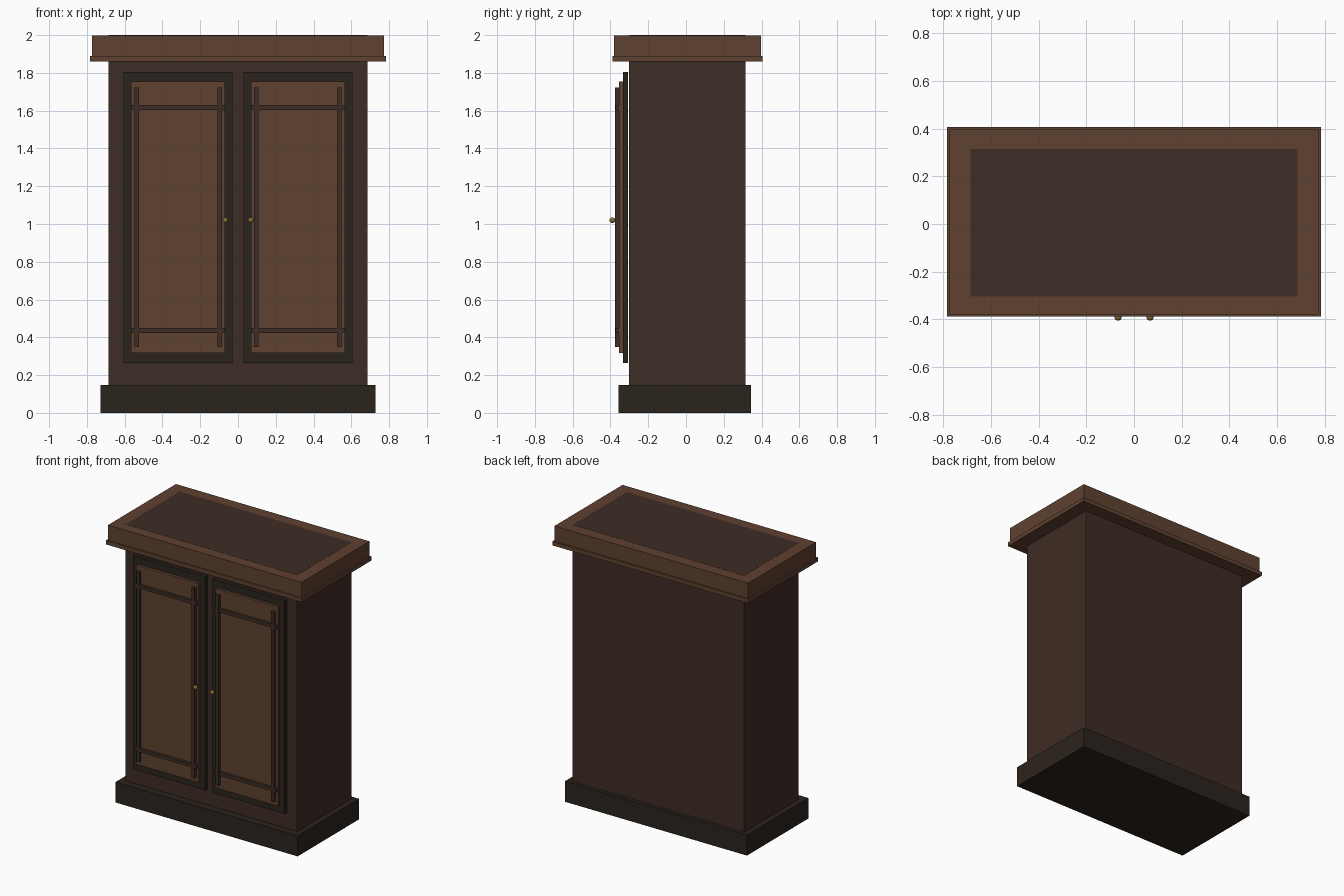
import bpy

if "Cube" in bpy.data.objects:
    bpy.data.objects.remove(bpy.data.objects["Cube"])


def material(name, rgb):
    m = bpy.data.materials.new(name)
    m.diffuse_color = (*rgb, 1)
    m.use_nodes = True
    m.node_tree.nodes["Principled BSDF"].inputs["Base Color"].default_value = m.diffuse_color
    return m


wood = material("walnut", (0.114, 0.054, 0.030))
dark = material("dark_walnut", (0.048, 0.025, 0.018))
black = material("ebony", (0.024, 0.017, 0.012))
brass = material("brass", (0.22, 0.16, 0.035))


def box(name, x, y, z, mat):
    """Box from (min, max) ranges on each axis."""
    lo, hi = zip(x, y, z)
    bpy.ops.mesh.primitive_cube_add(size=1, location=[(a + b) / 2 for a, b in zip(lo, hi)])
    o = bpy.context.object
    o.name = name
    o.scale = [b - a for a, b in zip(lo, hi)]
    bpy.ops.object.transform_apply(location=False, rotation=False, scale=True)
    o.data.materials.append(mat)
    return o


# Carcass: its top shows as an inset in the crown
box("body", (-0.685, 0.685), (-0.303, 0.315), (0.001, 2.0), dark)
box("plinth", (-0.727, 0.727), (-0.358, 0.343), (0, 0.148), black)
box("crown_lip", (-0.783, 0.783), (-0.388, 0.406), (1.86, 1.889), wood)
box("crown", (-0.773, 0.773), (-0.38, 0.396), (1.889, 1.999), wood)

# Doors, mirrored left and right
for side, s in (("left", -1), ("right", 1)):
    def span(a, b):
        return (a, b) if s > 0 else (-b, -a)

    box(side + "_door_frame", span(0.03, 0.606), (-0.333, -0.307), (0.265, 1.806), black)
    box(side + "_door_panel", span(0.069, 0.566), (-0.354, -0.325), (0.318, 1.755), wood)
    # Applied trim strips
    for label, a, b in (("inner", 0.085, 0.109), ("outer", 0.525, 0.549)):
        box(f"{side}_{label}_stile", span(a, b), (-0.376, -0.35), (0.35, 1.723), dark)
    for label, a, b in (("lower", 0.424, 0.449), ("upper", 1.604, 1.629)):
        box(f"{side}_{label}_rail", span(0.069, 0.566), (-0.373, -0.35), (a, b), dark)
    # Knob
    bpy.ops.mesh.primitive_uv_sphere_add(segments=16, ring_count=10, radius=0.015,
                                         location=(s * 0.067, -0.39, 1.02))
    knob = bpy.context.object
    knob.name = side + "_knob"
    knob.data.materials.append(brass)
    bpy.ops.object.shade_smooth_by_angle()
